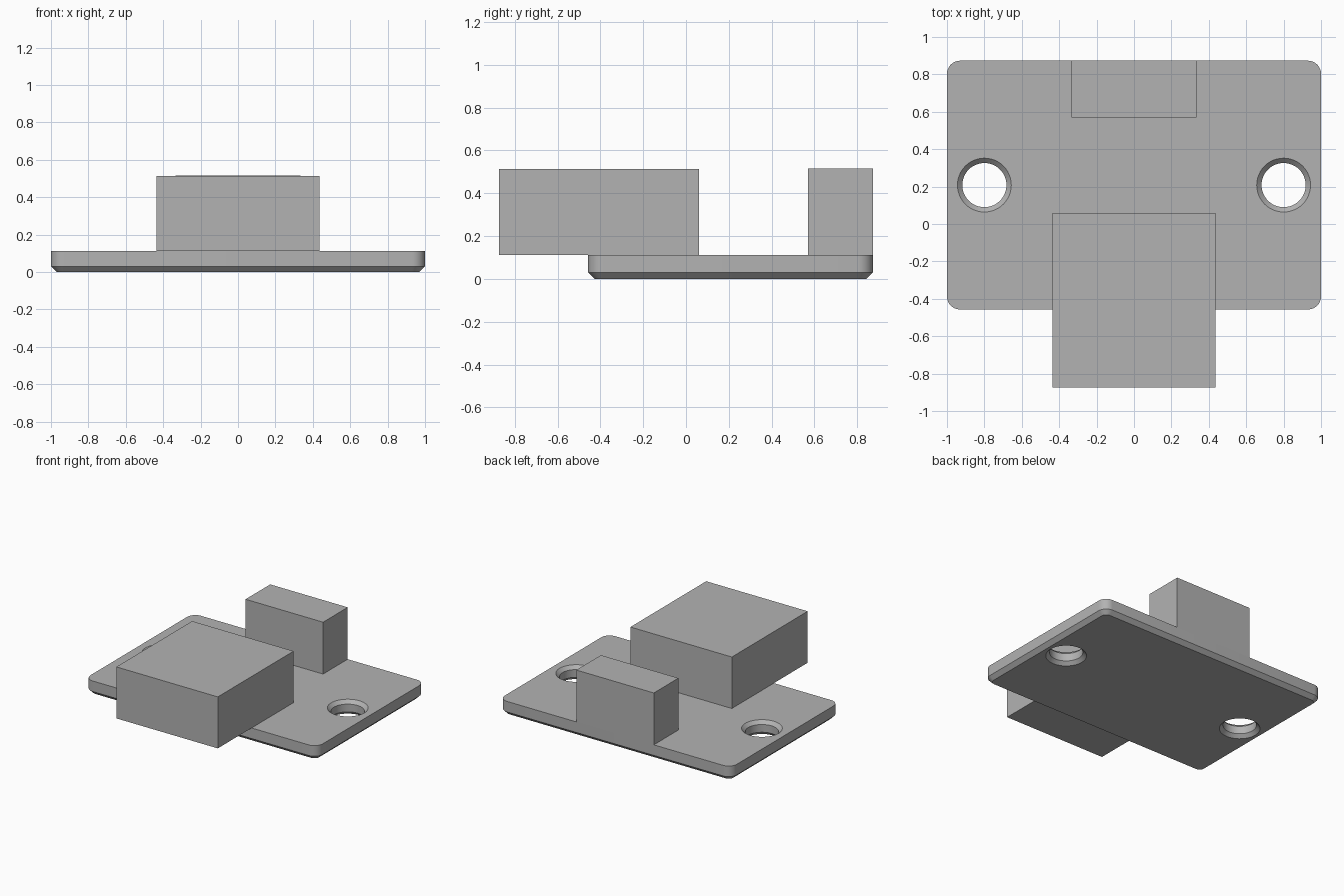
import bpy
import bmesh
from math import cos, sin, pi

if "Cube" in bpy.data.objects:
    bpy.data.objects.remove(bpy.data.objects["Cube"])

grey = bpy.data.materials.new("plain grey")
grey.use_nodes = True
colour = (0.45, 0.45, 0.45, 1)
grey.diffuse_color = colour
grey.node_tree.nodes["Principled BSDF"].inputs["Base Color"].default_value = colour

PLATE_TOP = 0.112
CHAMFER = 0.03
PLATE_Y = (-0.457, 0.873)
HOLE_X, HOLE_Y = 0.8, 0.208


def add_object(name, bm):
    bmesh.ops.recalc_face_normals(bm, faces=bm.faces)
    mesh = bpy.data.meshes.new(name)
    bm.to_mesh(mesh)
    bm.free()
    mesh.materials.append(grey)
    obj = bpy.data.objects.new(name, mesh)
    bpy.context.collection.objects.link(obj)
    return obj


def loft(name, rings):
    """Skin a stack of equal-length rings and cap both ends."""
    bm = bmesh.new()
    loops = [[bm.verts.new(p) for p in ring] for ring in rings]
    n = len(loops[0])
    for a, b in zip(loops, loops[1:]):
        for i in range(n):
            j = (i + 1) % n
            bm.faces.new((a[i], a[j], b[j], b[i]))
    bm.faces.new(loops[0][::-1])
    bm.faces.new(loops[-1])
    return add_object(name, bm)


def rounded_ring(inset, z, radius=0.07, steps=8):
    """Outline of the plate with round corners, shrunk by inset."""
    mid_y = sum(PLATE_Y) / 2
    half_y = (PLATE_Y[1] - PLATE_Y[0]) / 2
    ring = []
    for k, (sx, sy) in enumerate(((1, 1), (-1, 1), (-1, -1), (1, -1))):
        for i in range(steps + 1):
            a = (k + i / steps) * pi / 2
            r = radius - inset
            ring.append((sx * (1 - radius) + r * cos(a),
                         mid_y + sy * (half_y - radius) + r * sin(a), z))
    return ring


def circle(x, y, radius, z, steps=48):
    return [(x + radius * cos(2 * pi * i / steps),
             y + radius * sin(2 * pi * i / steps), z) for i in range(steps)]


def box(name, x, y, z):
    return loft(name, [[(x[0], y[0], h), (x[1], y[0], h),
                        (x[1], y[1], h), (x[0], y[1], h)] for h in z])


# Base plate with round corners and a chamfered underside
plate = loft("base_plate", [rounded_ring(CHAMFER, 0),
                            rounded_ring(0, CHAMFER),
                            rounded_ring(0, PLATE_TOP)])

# Screw holes, countersunk on both faces
r_in, r_out, over = 0.118, 0.144, 0.02
sink = r_out - r_in
hole_profile = [(r_out + over, -over), (r_in, sink),
                (r_in, PLATE_TOP - sink), (r_out + over, PLATE_TOP + over)]
cutters = []
for side, name in ((1, "left"), (-1, "right")):
    cutter = loft(name + "_hole_cutter",
                  [circle(side * HOLE_X, HOLE_Y, r, z) for r, z in hole_profile])
    cutter.hide_render = True
    cutters.append(cutter)
    cut = plate.modifiers.new(name + "_hole", "BOOLEAN")
    cut.operation = "DIFFERENCE"
    cut.solver = "EXACT"
    cut.object = cutter

# Bake the holes into the plate and drop the cutters
graph = bpy.context.evaluated_depsgraph_get()
cut_mesh = bpy.data.meshes.new_from_object(plate.evaluated_get(graph))
plate.modifiers.clear()
plate.data = cut_mesh
for cutter in cutters:
    bpy.data.objects.remove(cutter)

# Smooth the round corners and hole walls, keep the edges sharp
bpy.ops.object.select_all(action="DESELECT")
plate.select_set(True)
bpy.context.view_layer.objects.active = plate
bpy.ops.object.shade_smooth_by_angle(angle=pi / 6)

# Large block overhanging the front edge
box("front_block", (-0.437, 0.437), (-0.873, 0.06), (PLATE_TOP, 0.513))

# Small block flush with the back edge
box("rear_block", (-0.334, 0.334), (0.57, PLATE_Y[1]), (PLATE_TOP, 0.516))
